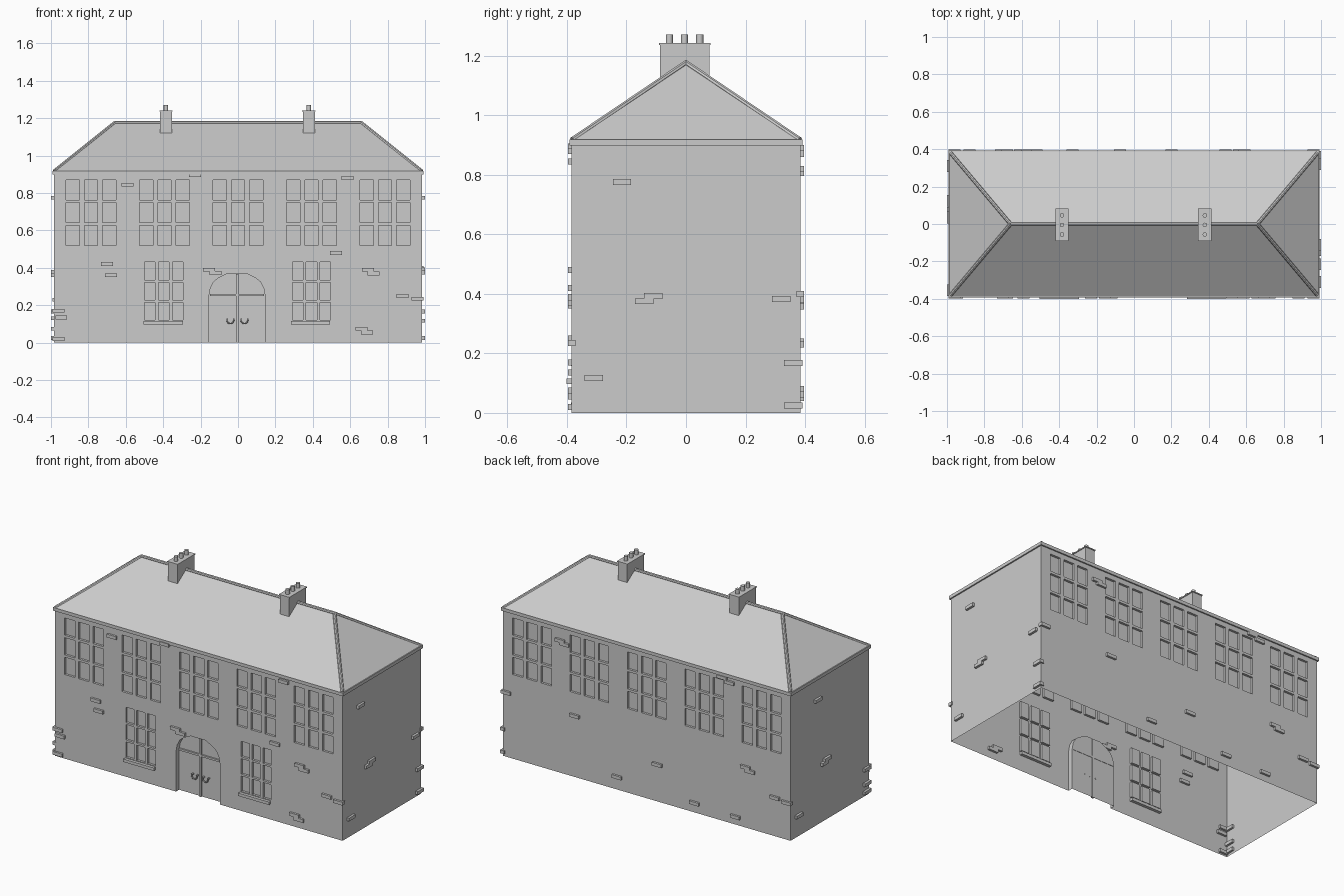
import bpy, bmesh, math
from mathutils import Vector

if "Cube" in bpy.data.objects:
    bpy.data.objects.remove(bpy.data.objects["Cube"])

WX, WY, WZ = 0.985, 0.384, 0.91   # half length, half depth, wall height


def make_object(name, bm):
    bmesh.ops.recalc_face_normals(bm, faces=bm.faces)
    me = bpy.data.meshes.new(name)
    bm.to_mesh(me)
    bm.free()
    ob = bpy.data.objects.new(name, me)
    bpy.context.collection.objects.link(ob)
    return ob


def add_box(bm, c, s):
    vs = bmesh.ops.create_cube(bm, size=1)['verts']
    for v in vs:
        v.co = Vector(c) + Vector(v.co[i] * s[i] for i in range(3))


def boxes(name, items):
    bm = bmesh.new()
    for c, s in items:
        add_box(bm, c, s)
    return make_object(name, bm)


def add_rod(bm, a, b, r, sides=8):
    a, b = Vector(a), Vector(b)
    d = b - a
    vs = bmesh.ops.create_cone(bm, cap_ends=True, segments=sides, radius1=r,
                               radius2=r, depth=d.length)['verts']
    q = d.to_track_quat('Z', 'Y')
    for v in vs:
        v.co = q @ v.co + (a + b) / 2


# window pane cutters: 3 x 3 panes with glazing bars between
def add_window(bm, x, z0, z1, w, y, gx, gz, depth):
    pw, ph = (w - 2 * gx) / 3, (z1 - z0 - 2 * gz) / 3
    for i in range(3):
        for j in range(3):
            add_box(bm, (x + (i - 1) * (pw + gx), y, z0 + ph / 2 + j * (ph + gz)),
                    (pw, depth * 2, ph))


cut = bmesh.new()
for k in range(-2, 3):
    for side in (-1, 1):
        add_window(cut, k * 0.393, 0.52, 0.87, 0.265, side * WY, 0.026, 0.015, 0.014)
for x in (-0.397, 0.393):
    add_window(cut, x, 0.12, 0.43, 0.205, -WY, 0.018, 0.012, 0.014)

# arched door recess
half = [(0.15, -0.05), (0.15, 0.25), (0.143, 0.29), (0.125, 0.325), (0.1, 0.345), (0.05, 0.37)]
outline = half + [(-x, z) for x, z in reversed(half)]
DX, DOOR_Y = -0.005, -WY + 0.03
f = cut.faces.new([cut.verts.new((x + DX, -WY - 0.05, z)) for x, z in outline])
ext = bmesh.ops.extrude_face_region(cut, geom=[f])['geom']
for v in ext:
    if isinstance(v, bmesh.types.BMVert):
        v.co.y = DOOR_Y
cutter = make_object("opening_cutter", cut)
cutter.hide_render = True

# walls: carved box, open at the bottom and under the roof
walls = boxes("walls", [((0, 0, WZ / 2), (2 * WX, 2 * WY, WZ))])
mod = walls.modifiers.new("openings", 'BOOLEAN')
mod.object = cutter
mod.operation = 'DIFFERENCE'
mod.solver = 'EXACT'
dg = bpy.context.evaluated_depsgraph_get()
carved = bpy.data.meshes.new_from_object(walls.evaluated_get(dg))
walls.modifiers.clear()
walls.data = carved
bpy.data.objects.remove(cutter)
bm = bmesh.new()
bm.from_mesh(carved)
ends = [f for f in bm.faces if abs(f.normal.z) > 0.9
        and all(v.co.z < 1e-4 or v.co.z > WZ - 1e-4 for v in f.verts)]
bmesh.ops.delete(bm, geom=ends, context='FACES')
bm.to_mesh(carved)
bm.free()

# door frame bars: centre stile and transom
boxes("door_bars", [((DX, DOOR_Y - 0.004, 0.183), (0.014, 0.012, 0.366)),
                    ((DX, DOOR_Y - 0.004, 0.255), (0.29, 0.012, 0.012))])

# door ring handles
for x in (-0.041, 0.034):
    cu = bpy.data.curves.new("door_handle", 'CURVE')
    cu.dimensions = '3D'
    cu.bevel_depth = 0.004
    cu.bevel_resolution = 1
    cu.use_fill_caps = True
    sp = cu.splines.new('POLY')
    sp.points.add(10)
    for i, p in enumerate(sp.points):
        a = math.radians(160 + 22 * i)
        p.co = (x + 0.018 * math.cos(a), DOOR_Y - 0.014, 0.12 + 0.018 * math.sin(a), 1)
    ob = bpy.data.objects.new("door_handle", cu)
    bpy.context.collection.objects.link(ob)
    boxes("handle_mount", [((x + s * 0.017, DOOR_Y - 0.008, 0.126), (0.008, 0.018, 0.008))
                           for s in (-1, 1)])

# sills under the ground floor windows
boxes("window_sills", [((x, -WY, 0.106), (0.21, 0.036, 0.018)) for x in (-0.4, 0.388)])

# hipped roof
RX, RY, RZ, EX, EY, EZ = 0.66, 0, 1.178, 0.99, 0.39, 0.917
bm = bmesh.new()
c = [bm.verts.new((sx * EX, sy * EY, EZ)) for sx, sy in ((-1, -1), (1, -1), (1, 1), (-1, 1))]
l, r = bm.verts.new((-RX, 0, RZ)), bm.verts.new((RX, 0, RZ))
for fv in ((c[0], c[1], r, l), (c[1], c[2], r), (c[2], c[3], l, r), (c[3], c[0], l)):
    bm.faces.new(fv)
make_object("roof", bm)

# ridge and hip capping
bm = bmesh.new()
add_rod(bm, (-RX, 0, RZ - 0.003), (RX, 0, RZ - 0.003), 0.01)
for sx in (-1, 1):
    for sy in (-1, 1):
        add_rod(bm, (sx * RX, 0, RZ - 0.003), (sx * (EX - 0.008), sy * (EY - 0.008), EZ), 0.01)
make_object("ridge_and_hip_caps", bm)

# eaves trim
boxes("eaves", [((0, s * 0.382, 0.909), (1.986, 0.02, 0.02)) for s in (-1, 1)] +
      [((s * 0.983, 0, 0.909), (0.02, 0.784, 0.02)) for s in (-1, 1)])

# chimneys with cap slab and three pots
for s in (-1, 1):
    x = s * 0.382 - 0.003
    boxes("chimney", [((x, -0.004, 1.175), (0.064, 0.166, 0.124)),
                      ((x, -0.004, 1.239), (0.072, 0.174, 0.006))])
    bm = bmesh.new()
    for y in (-0.056, -0.005, 0.046):
        add_rod(bm, (x, y, 1.235), (x, y, 1.271), 0.012, 12)
    ob = make_object("chimney_pots", bm)
    for p in ob.data.polygons:
        p.use_smooth = len(p.vertices) == 4
    
# raised bricks scattered over each wall (position along the wall, height)
front = [(-.7, .42), (-.68, .36), (-.59, .845), (-.23, .895), (-.155, .39), (-.12, .372),
         (.585, .88), (.525, .48), (.695, .39), (.725, .37), (.88, .25), (.96, .235),
         (.66, .075), (.69, .055), (-.96, .17), (-.945, .135), (-.96, .02)]
back = [(.59, .82), (.56, .805), (-.52, .89), (-.57, .87), (.49, .38), (-.075, .23), (.2, .08),
        (-.33, .06), (-.68, .375), (-.71, .357), (-.88, .24), (-.61, .05), (-.96, .23), (.96, .4)]
right = [(-.215, .775), (.32, .382), (-.31, .117), (.36, .167), (.36, .025), (-.14, .375), (-.11, .393)]
left = [(.125, .775), (.06, .36), (.035, .378), (.31, .13), (-.355, .167), (-.355, .025), (-.355, .075)]
boxes("front_bricks", [((x, -WY, z), (0.064, 0.026, 0.02)) for x, z in front])
boxes("back_bricks", [((x, WY, z), (0.064, 0.026, 0.02)) for x, z in back])
boxes("right_bricks", [((WX, y, z), (0.028, 0.062, 0.02)) for y, z in right])
boxes("left_bricks", [((-WX - 0.001, y, z), (0.028, 0.062, 0.02)) for y, z in left])
